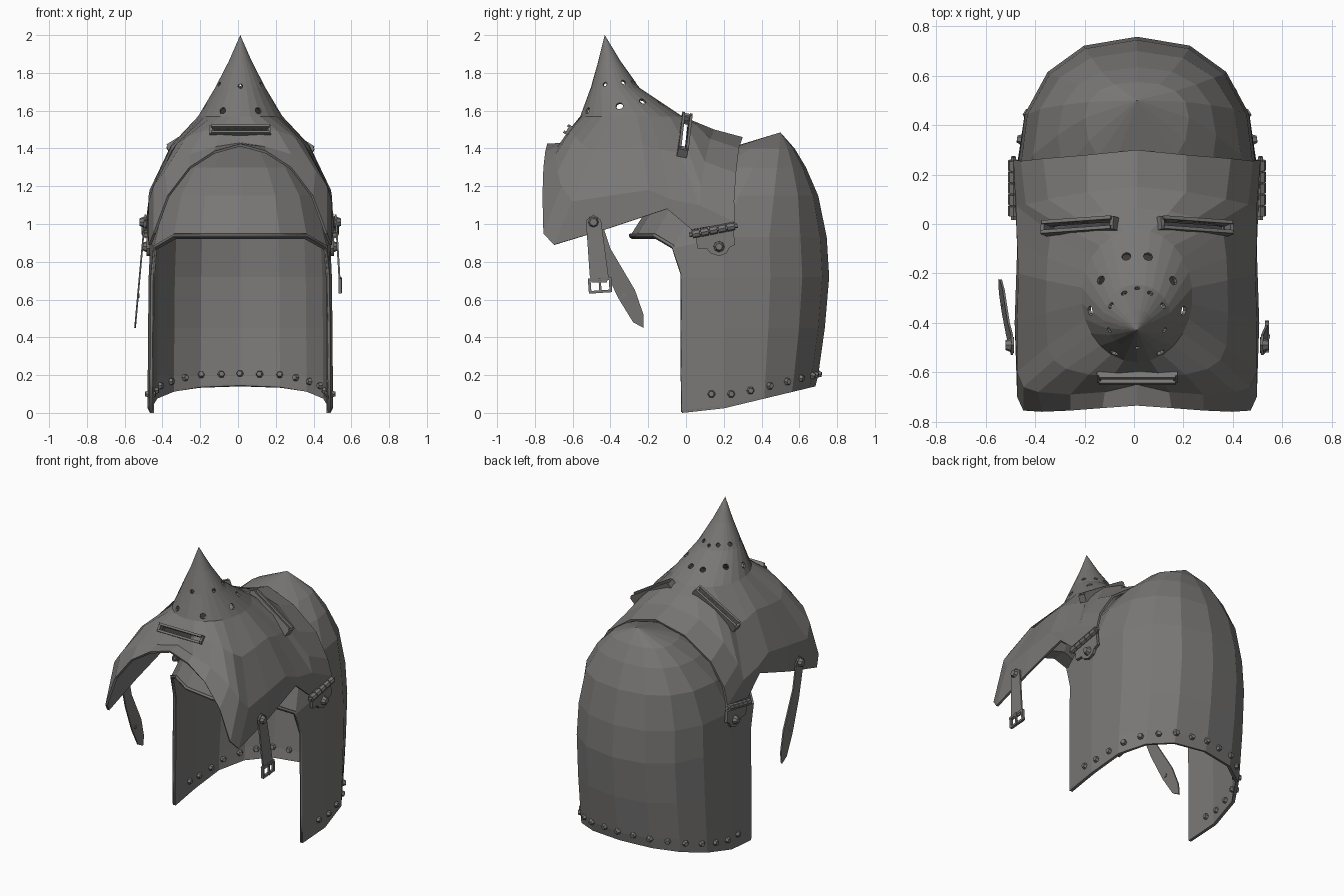
import bpy, bmesh
from math import sin, cos, pi, radians
from mathutils import Vector, Matrix
from mathutils.bvhtree import BVHTree

if "Cube" in bpy.data.objects:
    bpy.data.objects.remove(bpy.data.objects["Cube"], do_unlink=True)

CENTRE_X = 0.012
steel = bpy.data.materials.new("dark_steel")
steel.use_nodes = True
STEEL = (0.19, 0.185, 0.18, 1)
steel.diffuse_color = STEEL
steel.node_tree.nodes["Principled BSDF"].inputs["Base Color"].default_value = STEEL


def finish(name, bm):
    mesh = bpy.data.meshes.new(name)
    bm.to_mesh(mesh)
    mesh.materials.append(steel)
    ob = bpy.data.objects.new(name, mesh)
    ob.location.x = CENTRE_X
    bpy.context.collection.objects.link(ob)
    return ob


def frame(origin, along, normal):
    """Matrix with local x along the part and local z out of the surface."""
    z = normal.normalized()
    x = (along - along.dot(z) * z).normalized()
    m = Matrix((x, z.cross(x), z)).transposed().to_4x4()
    m.translation = origin
    return m


def box(bm, m, centre, size):
    bmesh.ops.create_cube(bm, size=1, matrix=m @ Matrix.Translation(centre) @ Matrix.Diagonal((*size, 1)))


def cylinder(bm, m, r1, r2, depth, sides=6):
    bmesh.ops.create_cone(bm, cap_ends=True, segments=sides, radius1=r1, radius2=r2, depth=depth, matrix=m)


def cast(tree, origin, direction):
    """Hit point and normal, nudged off the centre seam."""
    hit, normal, _index, _distance = tree.ray_cast(Vector(origin) + Vector((.001, 0, 0)), Vector(direction))
    return hit, normal


def mirror_ring(half):
    return half + [p and (-p[0], p[1], p[2]) for p in half[-2:0:-1]]


def loft(tip, halves):
    """Closed rings below a tip; missing points leave an opening."""
    bm = bmesh.new()
    rows = [[p and bm.verts.new(p) for p in mirror_ring(h)] for h in halves]
    apex, n = bm.verts.new(tip), len(rows[0])
    for i in range(n):
        j = (i + 1) % n
        bm.faces.new((apex, rows[0][i], rows[0][j]))
        for a, b in zip(rows, rows[1:]):
            if a[i] and a[j] and b[i] and b[j]:
                bm.faces.new((a[i], b[i], b[j], a[j]))
    bm.normal_update()
    if apex.normal.z < 0:
        bmesh.ops.reverse_faces(bm, faces=bm.faces[:])
    bm.normal_update()
    return bm


def thicken(ob, amount):
    mod = ob.modifiers.new("thickness", "SOLIDIFY")
    mod.thickness, mod.offset = amount, -1


def plate(name, outline, side, x, lean, thick):
    """Flat y-z outline, leaning outward as it goes down."""
    bm = bmesh.new()
    face = bm.faces.new([bm.verts.new((side * (x + lean * (1 - z)), y, z)) for y, z in outline])
    out = bmesh.ops.extrude_face_region(bm, geom=[face])["geom"]
    bmesh.ops.translate(bm, vec=(side * thick, 0, 0), verts=[v for v in out if isinstance(v, bmesh.types.BMVert)])
    bmesh.ops.recalc_face_normals(bm, faces=bm.faces[:])
    return finish(name, bm)


# Skull: rings of (height, half width, widest y, front y, back y)
COLS = 8
BROW = 0.93
skull_rings = [(1.4, .21, .43, .22, .575), (1.3, .32, .36, 0, .635), (1.15, .42, .28, -.16, .7),
               (BROW, .475, .2, -.3, .745), (.72, .485, .2, -.02, .758), (.45, .488, .2, -.02, .735),
               (.2, .49, .2, -.02, .7), (0, .49, .2, -.02, .685)]


def skull_half(z, w, mid, front, back):
    ring = []
    for i in range(COLS + 1):
        s, c = sin(pi * i / COLS), cos(pi * i / COLS)
        x = w * s ** .85 if 0 < i < COLS else 0
        reach = back - mid if c > 0 else front - mid
        y, h = mid + reach * abs(c) ** .85, z
        if z < BROW:
            if i > 5:
                ring.append(None)
                continue
            if i == 5:
                x, y = w * .975, front
            h = max(z, (y - .1) * .24)
        elif z == BROW and i == 5:
            x, y, h = .46, -.07, .87
        ring.append((x, y, h))
    return ring


skull_halves = [skull_half(*r) for r in skull_rings]
skull_bm = loft((0, .5, 1.485), skull_halves)
skull_tree = BVHTree.FromBMesh(skull_bm)
skull = finish("skull", skull_bm)
thicken(skull, .02)

# Rolled rim around the bottom edge and the face opening
half_rim = skull_halves[-1][:6] + [r[5] for r in skull_halves[-2:3:-1]] + skull_halves[3][5:]
loop = mirror_ring(half_rim)
curve = bpy.data.curves.new("skull_rim", "CURVE")
curve.dimensions, curve.bevel_depth, curve.bevel_resolution = "3D", .009, 0
line = curve.splines.new("POLY")
line.points.add(len(loop) - 1)
for pt, (x, y, z) in zip(line.points, loop):
    pt.co = (x * .985, y * .985, z + .012, 1)
line.use_cyclic_u = True
curve.materials.append(steel)
rim = bpy.data.objects.new("skull_rim", curve)
rim.location.x = CENTRE_X
bpy.context.collection.objects.link(rim)

# Lining rivets, showing on both sides of the lower edge
bm = bmesh.new()
for k in range(-8, 9):
    a = radians(k * 12.2)
    direction = (sin(a), cos(a), 0)
    wall, _normal = cast(skull_tree, (0, .2, .25), direction)
    hit, normal = cast(skull_tree, (0, .2, .06 + max(.04, (wall.y - .1) * .24)), direction)
    m = frame(hit, Vector((0, 0, 1)), normal)
    cylinder(bm, m @ Matrix.Translation((0, 0, .006)), .023, .014, .022)
    cylinder(bm, m @ Matrix.Translation((0, 0, -.026)), .014, .022, .022)
finish("lining_rivets", bm)

# Visor: cone rings, then a shoulder ring and the outer edge, from back to chin
shoulder = [(0, .15, 1.5), (.2, .13, 1.45), (.36, .1, 1.33), (.45, .08, 1.2), (.485, .07, 1.1),
            (.485, -.08, 1.13), (.48, -.2, 1.18), (.485, -.4, 1.15), (.485, -.6, 1.12), (.46, -.66, 1.2),
            (.4, -.68, 1.28), (.27, -.69, 1.37), (.13, -.68, 1.41), (0, -.65, 1.43)]
edge = [(0, .3, 1.46), (.2, .28, 1.4), (.38, .265, 1.27), (.47, .255, 1.12), (.5, .26, 1.01),
        (.49, .03, .97), (.485, -.1, 1.08), (.495, -.4, .98), (.485, -.7, .89), (.46, -.755, .95),
        (.385, -.76, 1.15), (.27, -.755, 1.3), (.14, -.745, 1.385), (0, -.735, 1.425)]


def cone_ring(z, w, front, back):
    n = len(edge) - 1
    mid, reach = (front + back) / 2, (back - front) / 2
    return [(w * sin(pi * i / n) if i < n else 0, mid + reach * cos(pi * i / n), z) for i in range(n + 1)]


base = cone_ring(1.57, .225, -.56, -.02)
between = [((a[0] + b[0]) / 2 + b[0] * .03, (a[1] + b[1]) / 2, (a[2] + b[2]) / 2 + b[0] * .09)
           for a, b in zip(base, shoulder)]
visor_bm = loft((0, -.43, 2), [cone_ring(1.86, .062, -.465, -.345), cone_ring(1.72, .135, -.505, -.245),
                               base, between, shoulder, edge])
visor_tree = BVHTree.FromBMesh(visor_bm)
visor = finish("visor", visor_bm)
thicken(visor, .014)

# Breathing holes (angle from the back, height, radius) and slits, cut from the visor
cut = bmesh.new()
holes = [(0, 1.74, .011), (22, 1.75, .013), (53, 1.75, .014), (100, 1.74, .012), (180, 1.73, .013),
         (9, 1.64, .019), (39, 1.65, .019), (73, 1.625, .02), (140, 1.6, .018)]
for angle, z, r in holes:
    for s in ((1,) if angle % 180 == 0 else (1, -1)):
        a = radians(angle) * s
        hit, normal = cast(visor_tree, (0, -.41, z), (sin(a), cos(a), 0))
        cylinder(cut, frame(hit, Vector((1, .1, .2)), normal), r, r, .055, 8)


def slit(name, origin, direction, along, length, lip):
    hit, normal = cast(visor_tree, origin, direction)
    if origin[0] == 0:
        normal.x = 0
    m = frame(hit, Vector(along), normal)
    box(cut, m, (0, 0, 0), (length - .03, .024, .2))
    bm = bmesh.new()
    for s in (1, -1):
        box(bm, m, (0, s * .02, lip / 2 - .02), (length, .014, lip + .04))
        box(bm, m, (s * length / 2, 0, lip / 2 - .025), (.016, .054, lip + .03))
    finish(name, bm)


slit("left_eye_slit", (.24, -.005, 3), (0, 0, -1), (.3, -.02, -.18), .33, .018)
slit("right_eye_slit", (-.24, -.005, 3), (0, 0, -1), (-.3, -.02, -.18), .33, .018)
slit("mouth_slit", (0, -.4, 1.49), (0, -1, 0), (1, 0, 0), .31, .03)

cutter = finish("visor_cutter", cut)
cutter.hide_render = True
mod = visor.modifiers.new("openings", "BOOLEAN")
mod.object, mod.operation, mod.solver = cutter, "DIFFERENCE", "EXACT"
bpy.context.view_layer.objects.active = visor
for mod_name in [mod.name for mod in visor.modifiers]:
    bpy.ops.object.modifier_apply(modifier=mod_name)
bpy.data.objects.remove(cutter, do_unlink=True)

# Hinges and strap rivets on both sides
hinge_outline = [(.05, .95), (.06, .87), (.11, .87), (.13, .845), (.175, .83), (.215, .845),
                 (.23, .875), (.26, .89), (.25, .98)]
for s, side in ((1, "left"), (-1, "right")):
    plate(side + "_hinge_plate", hinge_outline, s, .478, 0, .018)
    bm = bmesh.new()
    axis = Vector((0, .23, .045))
    for k in range(5):
        spot = Vector((s * .5, .03, .945)) + axis * (k + .5) / 5
        cylinder(bm, frame(spot, Vector((1, 0, 0)), axis), .022, .022, .041, 8)
    cylinder(bm, frame(Vector((s * .5, .145, .967)), Vector((1, 0, 0)), axis), .012, .012, .26)
    cylinder(bm, frame(Vector((s * .505, .175, .88)), Vector((0, 0, 1)), Vector((s, 0, 0))), .032, .018, .03, 8)
    finish(side + "_hinge", bm)
    bm = bmesh.new()
    cylinder(bm, frame(Vector((s * .515, -.49, 1.01)), Vector((0, 0, 1)), Vector((s, 0, 0))), .034, .02, .035, 8)
    finish(side + "_strap_rivet", bm)

# Short strap with a buckle on the left
plate("buckle_strap", [(-.53, 1.02), (-.49, 1.05), (-.45, 1.02), (-.41, .72), (-.42, .69), (-.5, .69), (-.51, .73)],
      1, .503, .06, .01)
bm = bmesh.new()
m = Matrix.Translation((.527, -.455, .675)) @ Matrix.Rotation(radians(4), 4, "X")
for s in (1, -1):
    box(bm, m, (0, s * .055, 0), (.016, .014, .075))
    box(bm, m, (0, 0, s * .033), (.016, .12, .014))
box(bm, m, (.006, 0, 0), (.012, .012, .08))
finish("buckle", bm)

# Long pointed strap on the right
plate("pointed_strap", [(-.53, 1.02), (-.49, 1.05), (-.45, 1.02), (-.4, .87), (-.27, .65), (-.225, .52),
                        (-.225, .45), (-.28, .48), (-.36, .61), (-.45, .8)], -1, .503, .09, .009)
bm = bmesh.new()
cylinder(bm, frame(Vector((-.54, -.33, .62)), Vector((0, 0, 1)), Vector((-1, 0, 0))), .012, .012, .014, 8)
finish("strap_eyelet", bm)
